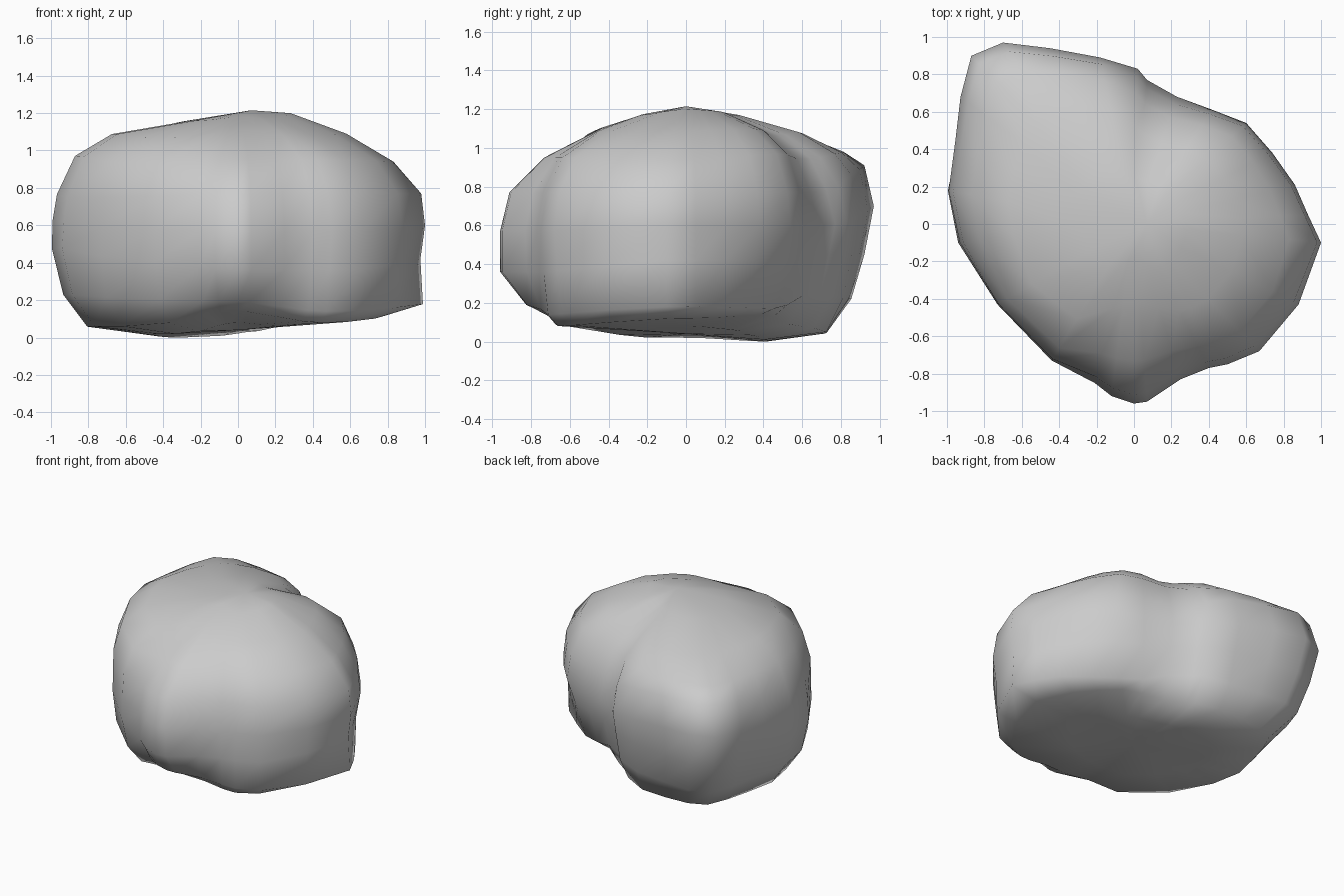
import bpy, bmesh, math

# plan outline of the boulder at its widest, counter-clockwise from the right tip
OUTLINE = [(1.0, -0.10), (0.93, 0.05), (0.86, 0.21), (0.74, 0.38), (0.60, 0.54), (0.42, 0.61),
           (0.23, 0.68), (0.07, 0.77), (0.02, 0.83), (-0.18, 0.89), (-0.45, 0.94),
           (-0.70, 0.97), (-0.87, 0.90), (-0.93, 0.68), (-0.96, 0.45), (-1.0, 0.18),
           (-0.94, -0.10), (-0.73, -0.43), (-0.44, -0.73), (-0.21, -0.85), (-0.12, -0.92),
           (0.0, -0.96), (0.07, -0.95), (0.25, -0.83), (0.40, -0.77), (0.50, -0.75),
           (0.67, -0.68), (0.88, -0.43)]

# side profiles by compass angle: fraction of the outline radius, then height
RADII = {
    0:   (.45, .80, .99, .975, 1, .98, .84, .60, .30),
    45:  (.45, .72, .84, .93, 1, .97, .87, .65, .30),
    80:  (.45, .78, .90, .96, 1, .94, .82, .60, .30),
    102: (.45, .81, .91, .96, 1, .96, .86, .65, .30),
    127: (.45, .74, .88, .95, 1, .95, .85, .63, .30),
    180: (.45, .81, .94, 1, .99, .97, .87, .67, .30),
    225: (.45, .85, .98, 1, 1, 1, .94, .75, .33),
    270: (.45, .76, .86, 1, 1, .95, .77, .45, .20),
    305: (.45, .88, .95, .98, 1, .96, .85, .60, .30),
}
HEIGHTS = {
    0:   (.08, .12, .18, .42, .60, .77, .94, 1.09, 1.20),
    45:  (.06, .14, .17, .42, .60, .77, .97, 1.10, 1.19),
    80:  (.03, .08, .25, .45, .60, .77, .94, 1.06, 1.17),
    102: (.01, .05, .22, .45, .65, .86, .97, 1.08, 1.17),
    127: (.00, .04, .22, .45, .70, .91, .98, 1.07, 1.16),
    180: (.02, .06, .23, .48, .62, .75, .97, 1.09, 1.15),
    225: (.02, .06, .21, .42, .58, .75, .93, 1.06, 1.16),
    270: (.08, .14, .19, .36, .57, .77, .95, 1.11, 1.18),
    305: (.06, .08, .14, .36, .57, .77, .95, 1.08, 1.17),
}
# how far each ring forgets the notches of the outline, bottom to top
ROUNDING = (.7, .2, 0, 0, 0, 0, .2, .6, 1)


def blend(table, angle):
    keys = sorted(table)
    for a, b in zip(keys, keys[1:] + [keys[0] + 360]):
        if a <= angle <= b:
            t = (angle - a) / (b - a)
            t = t * t * (3 - 2 * t)
            return [p + (q - p) * t for p, q in zip(table[a], table[b % 360])]


# angle and radius of every spoke
polar = [(math.degrees(math.atan2(y, x)) % 360, math.hypot(x, y)) for x, y in OUTLINE]


def soft_radius(angle):
    total = weight = 0
    for a, r in polar:
        gap = abs((a - angle + 180) % 360 - 180)
        w = math.exp(-(gap / 25) ** 2)
        total += w * r
        weight += w
    return total / weight


# boulder: spokes of the outline bent along the blended side profiles
bm = bmesh.new()
spokes = []
for angle, radius in polar:
    c, s = math.cos(math.radians(angle)), math.sin(math.radians(angle))
    soft = soft_radius(angle)
    spoke = []
    for f, z, k in zip(blend(RADII, angle), blend(HEIGHTS, angle), ROUNDING):
        r = f * (radius + (soft - radius) * k)
        spoke.append(bm.verts.new((r * c, r * s, z)))
    spokes.append(spoke)

base = bm.verts.new((0, 0, 0.04))
crown = bm.verts.new((0.07, 0, 1.215))
for a, b in zip(spokes, spokes[1:] + spokes[:1]):
    bm.faces.new((base, b[0], a[0]))
    bm.faces.new((crown, a[-1], b[-1]))
    for i in range(len(a) - 1):
        bm.faces.new((a[i], b[i], b[i + 1], a[i + 1]))
bmesh.ops.recalc_face_normals(bm, faces=bm.faces)
for f in bm.faces:
    f.smooth = True

mesh = bpy.data.meshes.new("boulder")
bm.to_mesh(mesh)
bm.free()
boulder = bpy.data.objects.new("boulder", mesh)
bpy.context.collection.objects.link(boulder)
